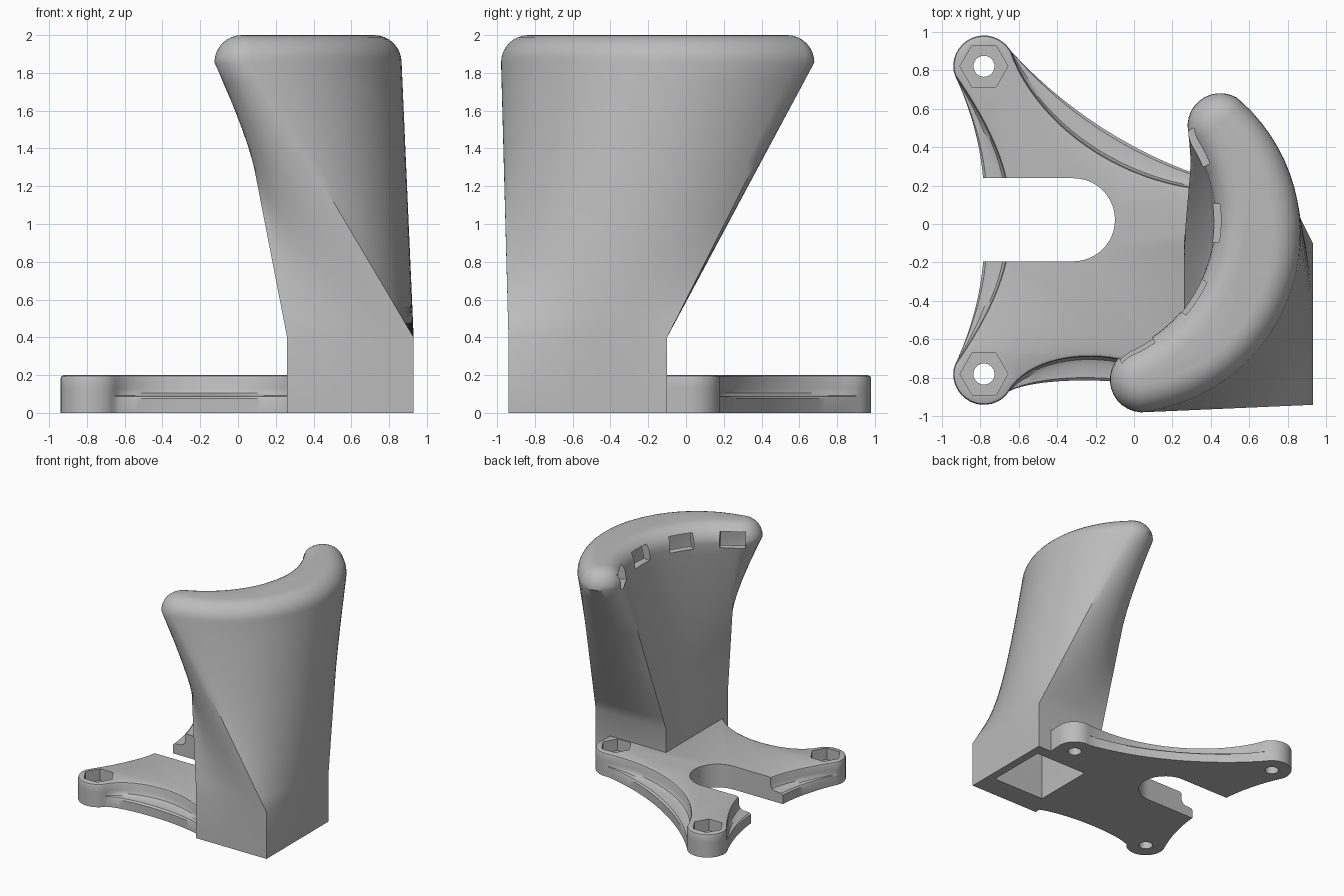
import bpy, bmesh
from math import sin, cos, pi, radians, sqrt
from mathutils import Vector, Matrix

cube = bpy.data.objects.get("Cube")
if cube:
    bpy.data.objects.remove(cube, do_unlink=True)

grey = bpy.data.materials.new("matte grey")
grey.use_nodes = True
grey.diffuse_color = (0.5, 0.5, 0.5, 1)
grey.node_tree.nodes["Principled BSDF"].inputs["Base Color"].default_value = (0.5, 0.5, 0.5, 1)


def add_mesh(name, bm):
    bmesh.ops.recalc_face_normals(bm, faces=bm.faces)
    mesh = bpy.data.meshes.new(name)
    bm.to_mesh(mesh)
    bm.free()
    mesh.materials.append(grey)
    obj = bpy.data.objects.new(name, mesh)
    bpy.context.collection.objects.link(obj)
    return obj


def loft(name, rings):
    """Skin a list of (outline, height) rings and cap both ends."""
    bm = bmesh.new()
    loops = [[bm.verts.new((p[0], p[1], z)) for p in pts] for pts, z in rings]
    n = len(loops[0])
    for a, b in zip(loops, loops[1:]):
        for i in range(n):
            j = (i + 1) % n
            bm.faces.new((a[i], a[j], b[j], b[i]))
    bm.faces.new(loops[0])
    bm.faces.new(loops[-1])
    return add_mesh(name, bm)


def prism(name, x, y, radius, z0, z1, sides):
    pts = [(x + radius * cos(2 * pi * i / sides), y + radius * sin(2 * pi * i / sides))
           for i in range(sides)]
    return loft(name, [(pts, z0), (pts, z1)])


def box(name, size, matrix):
    bm = bmesh.new()
    bmesh.ops.create_cube(bm, size=1)
    bm.transform(matrix @ Matrix.Diagonal((*size, 1)))
    return add_mesh(name, bm)


def cut(obj, cutters):
    """Subtract the cutters, bake the result and discard them."""
    for c in cutters:
        c.hide_render = True
        m = obj.modifiers.new("cut", 'BOOLEAN')
        m.operation, m.solver, m.object = 'DIFFERENCE', 'EXACT', c
    deps = bpy.context.evaluated_depsgraph_get()
    mesh = bpy.data.meshes.new_from_object(obj.evaluated_get(deps))
    obj.modifiers.clear()
    obj.data = mesh
    for c in cutters:
        bpy.data.objects.remove(c, do_unlink=True)


def finish(obj):
    bpy.ops.object.select_all(action='DESELECT')
    obj.select_set(True)
    bpy.context.view_layer.objects.active = obj
    bpy.ops.object.shade_smooth_by_angle(angle=radians(32))


# Shared layout: round opening centre and tilt of the crescent
CENTRE = Vector((-0.315, 0.022))
TILT = radians(-17)
ARC, TIP = 28, 14


def spread(a, b, n):
    return [a + (b - a) * i / n for i in range(n)]


def crescent(inset):
    """Tapered crescent outline, shrunk evenly by inset."""
    half, mid, shift = radians(49.6), 0.906, 0.263
    outer = radians(64.9)
    tip = (mid * cos(half), mid * sin(half))
    ri, rt, ro = 0.735 + inset, 0.17 - inset, 0.93 - inset
    pts = [(ri * cos(a), ri * sin(a)) for a in spread(-half, half, ARC)]
    pts += [(tip[0] + rt * cos(a), tip[1] + rt * sin(a)) for a in spread(half + pi, outer, TIP)]
    pts += [(shift + ro * cos(a), ro * sin(a)) for a in spread(outer, -outer, ARC)]
    pts += [(tip[0] + rt * cos(a), -tip[1] + rt * sin(a)) for a in spread(-outer, -half - pi, TIP)]
    turn = Matrix.Rotation(TILT, 2)
    return [turn @ Vector(p) + CENTRE for p in pts]


def rectangle(x0, x1, y0, y1):
    """Rectangle with the same point layout as the crescent."""
    pts = [(x0, y) for y in spread(y0, y1, ARC)] + [(x, y1) for x in spread(x0, x1, TIP)]
    pts += [(x1, y) for y in spread(y1, y0, ARC)] + [(x, y0) for x in spread(x1, x0, TIP)]
    return [Vector(p) for p in pts]


def blend(a, b, t):
    return [p.lerp(q, t) for p, q in zip(a, b)]


def duct_rings(rect, top, z0, z1, z2, steps):
    rings = [(rect, z0)]
    return rings + [(blend(rect, top, i / steps), z1 + (z2 - z1) * i / steps)
                    for i in range(steps + 1)]


# Duct: square foot flowing into a crescent head with a rounded rim
RIM = 0.145
rings = duct_rings(rectangle(0.26, 0.93, -0.94, -0.1), crescent(0), 0, 0.4, 2 - RIM, 14)
for i in range(1, 9):
    a = i / 8 * pi / 2
    rings.append((crescent(RIM * (1 - cos(a))), 2 - RIM + RIM * sin(a)))
duct = loft("duct", rings)

# Hollow inside and outlet slots around the concave rim
cavity = duct_rings(rectangle(0.36, 0.86, -0.74, -0.2), crescent(0.06), -0.1, 0.4, 1.84, 8)
cavity.append((crescent(0.09), 1.93))
cutters = [loft("cavity_cutter", cavity)]
for offset in (-47, -15.7, 15.7, 47):
    a = TILT + radians(offset)
    place = Matrix.Translation((*CENTRE, 1.88)) @ Matrix.Rotation(a, 4, 'Z')
    place = place @ Matrix.Translation((0.74, 0, 0))
    cutters.append(box("slot_cutter", (0.19, 0.2, 0.13), place))
cut(duct, cutters)
finish(duct)

# Mounting plate outline; t moves the concave sides inward
MID, R = 0.02, 0.16
HOLES = [(-0.78, 0.82), (-0.78, -0.78), (0.65, MID)]


def curve(outer, inner, t, n=24):
    p = [Vector(a).lerp(Vector(b), t) for a, b in zip(outer, inner)]
    return [p[0] * (1 - u) ** 3 + p[1] * 3 * u * (1 - u) ** 2
            + p[2] * 3 * u * u * (1 - u) + p[3] * u ** 3
            for u in (i / n for i in range(n + 1))]


def corner(hole, a0, a1, n=16):
    return [Vector((hole[0] + R * cos(radians(a)), hole[1] + R * sin(radians(a))))
            for a in spread(a0, a1, n)][1:]


def plate_outline(t, inset=0):
    side = curve([(-0.93, 0.77), (-0.85, 0.6), (-0.8, 0.42), (-0.785, 0.24)],
                 [(-0.93, 0.77), (-0.82, 0.61), (-0.71, 0.42), (-0.67, 0.24)], t)
    front = curve([(-0.65, -0.87), (-0.5, -0.79), (0.05, -0.79), (0.28, -0.9)],
                  [(-0.65, -0.87), (-0.5, -0.625), (0.05, -0.625), (0.28, -0.9)], t)
    back = curve([(0.62, 0.178), (0.1, 0.28), (-0.35, 0.58), (-0.64, 0.9)],
                 [(0.62, 0.178), (0.0, 0.13), (-0.5, 0.5), (-0.64, 0.9)], t)
    pts = side + [Vector((p.x, 2 * MID - p.y)) for p in reversed(side)]
    pts += corner(HOLES[1], 162, 325) + front
    pts += [Vector((0.3, -0.13)), Vector((0.8, -0.13))]
    pts += corner(HOLES[2], -10, 100) + back + corner(HOLES[0], 30, 198)
    result = []
    for i, p in enumerate(pts):
        d = (pts[(i + 1) % len(pts)] - pts[i - 1]).normalized()
        result.append(p + Vector((-d.y, d.x)) * inset)
    return result


# Plate with a stepped, filleted ledge on its concave sides
profile = [(0, 0, 0), (0.075, 0, 0), (0.088, 0.12, 0), (0.092, 0.65, 0), (0.105, 0.88, 0),
           (0.13, 1, 0), (0.182, 1, 0), (0.194, 1, 0.005), (0.2, 1, 0.018)]
plate = loft("mounting_plate", [(plate_outline(t, inset), z) for z, t, inset in profile])

# Open round-ended notch, screw holes and hexagonal nut pockets
cutters = [box("notch_cutter", (1, 0.432, 1),
               Matrix.Translation((CENTRE.x - 0.5, CENTRE.y, 0))),
           prism("notch_end_cutter", CENTRE.x, CENTRE.y, 0.216, -0.5, 0.5, 48)]
for x, y in HOLES:
    cutters.append(prism("screw_cutter", x, y, 0.055, -0.5, 0.5, 24))
    cutters.append(prism("nut_cutter", x, y, 0.125, 0.1, 0.5, 6))
cut(plate, cutters)
finish(plate)
